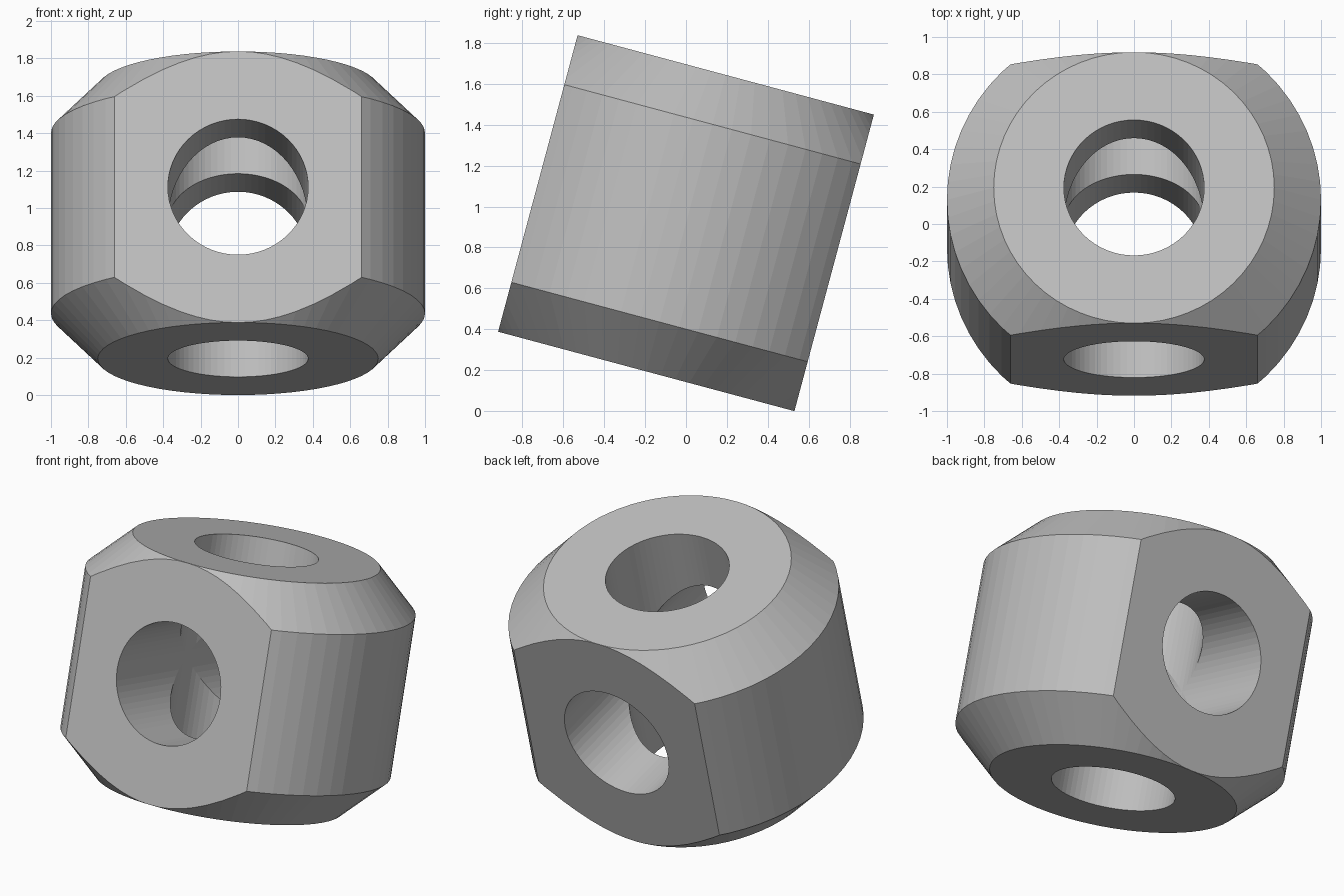
import bpy
import bmesh
from math import radians, sin, cos
from mathutils import Matrix, Vector

RADIUS, HALF, BORE, SEGMENTS = 1.0, 0.75, 0.375, 64
TILT = radians(-15)

if "Cube" in bpy.data.objects:
    bpy.data.objects.remove(bpy.data.objects["Cube"], do_unlink=True)

grey = bpy.data.materials.new("light grey")
grey.use_nodes = True
colour = (0.52, 0.52, 0.52, 1)
grey.diffuse_color = colour
grey.node_tree.nodes["Principled BSDF"].inputs["Base Color"].default_value = colour


def add_object(name, bm):
    bmesh.ops.recalc_face_normals(bm, faces=bm.faces)
    mesh = bpy.data.meshes.new(name)
    bm.to_mesh(mesh)
    bm.free()
    mesh.materials.append(grey)
    obj = bpy.data.objects.new(name, mesh)
    bpy.context.collection.objects.link(obj)
    return obj


# Round body with 45 degree chamfers and two flats
bm = bmesh.new()
shoulder = HALF - (RADIUS - HALF)
rings = []
for r, z in ((HALF, -HALF), (RADIUS, -shoulder), (RADIUS, shoulder), (HALF, HALF)):
    disc = bmesh.ops.create_circle(bm, segments=SEGMENTS, radius=r,
                                   matrix=Matrix.Translation((0, 0, z)))
    rings.append(disc["verts"])
for low, high in zip(rings, rings[1:]):
    for i in range(SEGMENTS):
        j = (i + 1) % SEGMENTS
        bm.faces.new((low[i], low[j], high[j], high[i]))
bm.faces.new(rings[0])
bm.faces.new(rings[-1])
for side in (-1, 1):
    normal = Vector((0, side, 0))
    cut = bmesh.ops.bisect_plane(bm, geom=bm.verts[:] + bm.edges[:] + bm.faces[:],
                                 plane_co=normal * (HALF - 0.0005), plane_no=normal,
                                 clear_outer=True)
    edges = [e for e in cut["geom_cut"] if isinstance(e, bmesh.types.BMEdge)]
    bmesh.ops.holes_fill(bm, edges=edges)
body = add_object("bored_body", bm)


# Two bores crossing at the centre
def bore(name, rotation):
    bm = bmesh.new()
    bmesh.ops.create_cone(bm, cap_ends=True, segments=SEGMENTS, radius1=BORE,
                          radius2=BORE, depth=3, matrix=rotation)
    cutter = add_object(name, bm)
    cutter.hide_render = True
    mod = body.modifiers.new(name, 'BOOLEAN')
    mod.operation = 'DIFFERENCE'
    mod.solver = 'EXACT'
    mod.object = cutter
    return cutter


cutters = [bore("upright_bore_cutter", Matrix.Identity(4)),
           bore("cross_bore_cutter", Matrix.Rotation(radians(90), 4, 'X'))]
bpy.context.view_layer.objects.active = body
body.select_set(True)
for mod in list(body.modifiers):
    bpy.ops.object.modifier_apply(modifier=mod.name)
for cutter in cutters:
    bpy.data.objects.remove(cutter, do_unlink=True)

# Lean the finished body back onto its lower edge
lift = HALF * (cos(TILT) + abs(sin(TILT)))
body.data.transform(Matrix.Translation((0, 0, lift)) @ Matrix.Rotation(TILT, 4, 'X'))
